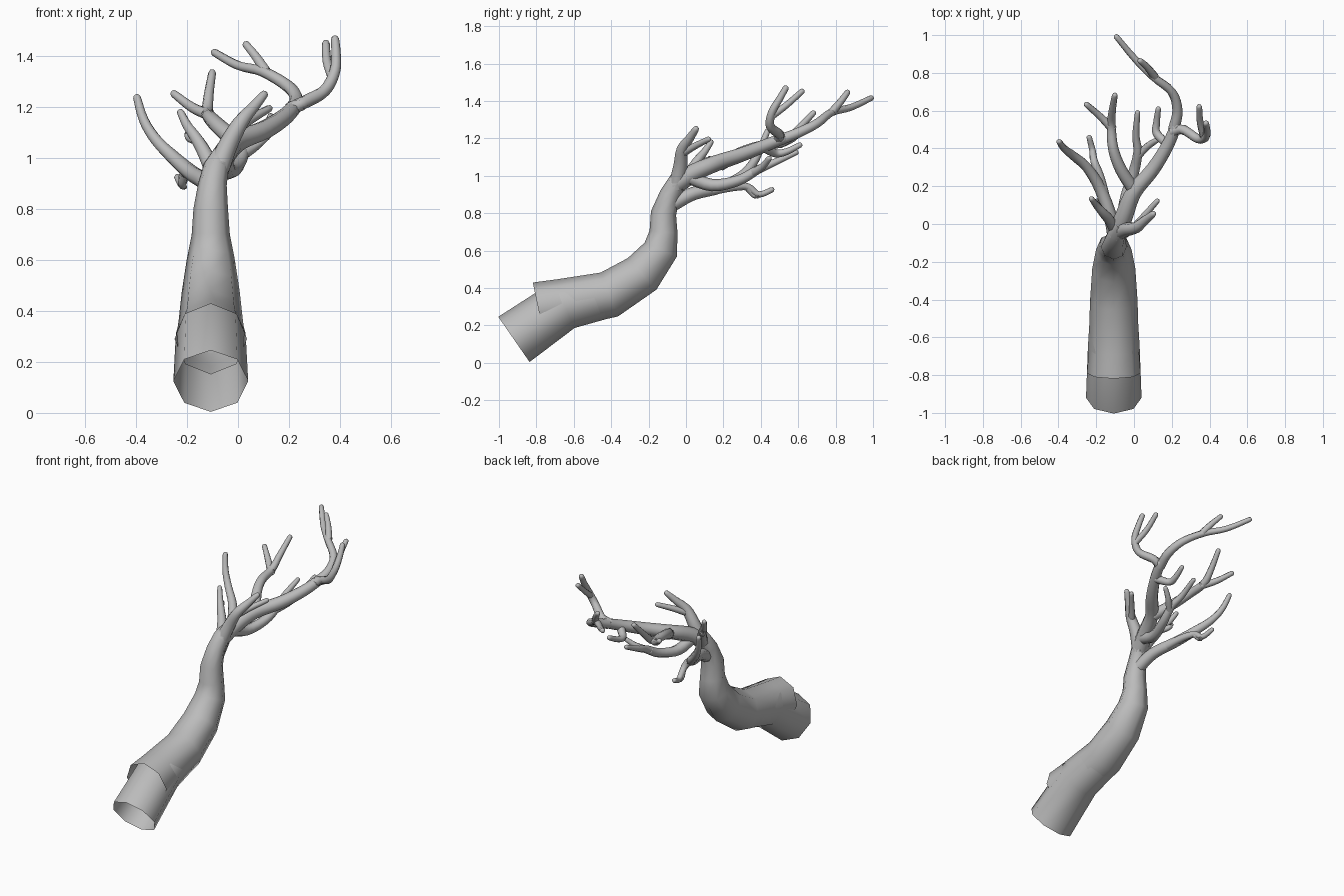
import bpy, bmesh, math
from mathutils import Vector

cube = bpy.data.objects.get("Cube")
if cube:
    bpy.data.objects.remove(cube, do_unlink=True)

GREY = (0.5, 0.5, 0.5, 1)
bark = bpy.data.materials.new("bark_grey")
bark.use_nodes = True
bark.diffuse_color = GREY
bark.node_tree.nodes["Principled BSDF"].inputs["Base Color"].default_value = GREY


def smooth_path(points, steps):
    """Catmull-Rom resampling of a path."""
    pts = [points[0] * 2 - points[1]] + points + [points[-1] * 2 - points[-2]]
    out = []
    for a, b, c, d in zip(pts, pts[1:], pts[2:], pts[3:]):
        for k in range(steps):
            t = k / steps
            out.append((b * 2 + (c - a) * t + (a * 2 - b * 5 + c * 4 - d) * t ** 2
                        + (b * 3 - a - c * 3 + d) * t ** 3) / 2)
    return out + [points[-1]]


def tube(name, points, radii, capped, angle, sides=8):
    """Sweep rings of the given radii along the points."""
    bm = bmesh.new()
    rings = []
    last = len(points) - 1
    for i, p in enumerate(points):
        ahead = (points[min(i + 1, last)] - p).normalized()
        behind = (p - points[max(i - 1, 0)]).normalized()
        t = (ahead + behind).normalized()
        u = (Vector((1, 0, 0)) - t * t.x).normalized()
        v = t.cross(u)
        ring = []
        for k in range(sides):
            a = math.tau * k / sides
            ring.append(bm.verts.new(p + (u * math.cos(a) + v * math.sin(a)) * radii[i]))
        rings.append(ring)
    for lo, hi in zip(rings, rings[1:]):
        for k in range(sides):
            n = (k + 1) % sides
            bm.faces.new((lo[k], lo[n], hi[n], hi[k]))
    if capped:
        bm.faces.new(rings[-1])
    mesh = bpy.data.meshes.new(name)
    bm.to_mesh(mesh)
    bm.free()
    mesh.materials.append(bark)
    obj = bpy.data.objects.new(name, mesh)
    bpy.context.collection.objects.link(obj)
    bpy.ops.object.select_all(action="DESELECT")
    obj.select_set(True)
    bpy.context.view_layer.objects.active = obj
    bpy.ops.object.shade_smooth_by_angle(angle=math.radians(angle))
    return obj


def branch(name, start, end, *coords):
    """Tapered, round-tipped branch through a few points."""
    path = smooth_path([Vector(c) for c in coords], 4)
    last = len(path) - 1
    radii = [start + (end - start) * i / last for i in range(last + 1)]
    # rounded tip
    way = (path[-1] - path[-2]).normalized()
    tip = path[-1]
    path[-1] = tip - way * end * 0.8
    for along, width in ((0.3, 0.8), (0, 0.4)):
        path.append(tip - way * end * along)
        radii.append(end * width)
    tube(name, path, radii, True, 80)


def trunk_part(name, rows):
    """Open tube in the trunk's plane; rows are x, y, z, radius."""
    tube(name, [Vector(r[:3]) for r in rows], [r[3] for r in rows], False, 60)


# Trunk: outer bark sleeve and the inner stump tube
X = -0.107
upper = [(X, -.235, .475, .114), (X, -.135, .605, .094), (X, -.12, .7, .075)]
trunk_part("trunk", [(X, -.79, .29, .142), (X, -.67, .315, .133), (X, -.41, .365, .126)]
           + upper + [(X, -.12, .8, .068), (-.1, -.085, .9, .056),
                      (-.085, -.045, .97, .05), (-.06, .0, 1.02, .04)])
trunk_part("stump_tube", [(X, -.92, .125, .147), (X, -.65, .312, .137), (X, -.41, .364, .122)]
           + [(x, y, z, r - .004) for x, y, z, r in upper])

# Upright limb
branch("upright_limb", .045, .016, (-.085, -.05, .94), (-.04, -.03, 1.05), (.01, -.02, 1.14),
       (.06, .02, 1.2), (.11, .06, 1.26))
branch("upright_twig", .022, .014, (.0, -.02, 1.12), (.06, .05, 1.16), (.13, .13, 1.2))

# Main limb with its two forked ends
fork = (.23, .54, 1.21)
branch("main_limb", .052, .029, (-.09, -.06, .95), (-.05, .05, 1.02), (.0, .17, 1.07),
       (.1, .29, 1.11), (.18, .42, 1.16), fork)
branch("left_fork", .029, .016, (.2, .49, 1.19), (.26, .5, 1.22), (.34, .45, 1.265),
       (.38, .46, 1.34), (.385, .5, 1.41), (.38, .54, 1.48))
branch("left_fork_twig", .02, .015, (.37, .46, 1.32), (.35, .54, 1.38), (.345, .63, 1.46))
branch("back_fork", .03, .015, (.21, .5, 1.19), (.23, .6, 1.23), (.2, .7, 1.28),
       (.1, .78, 1.34), (.0, .88, 1.365), (-.1, 1, 1.42))
branch("back_fork_twig", .022, .015, (.11, .78, 1.34), (.07, .83, 1.4), (.025, .87, 1.455))
branch("main_limb_twig", .026, .014, (.18, .42, 1.15), (.12, .48, 1.12), (.12, .54, 1.13),
       (.13, .62, 1.17))

# Middle limb
branch("middle_limb", .036, .015, (.0, .18, 1.06), (-.07, .29, 1.12), (-.11, .4, 1.16),
       (-.12, .52, 1.18), (-.115, .6, 1.25), (-.1, .69, 1.345))
branch("middle_twig", .024, .015, (-.11, .5, 1.17), (-.18, .57, 1.2), (-.26, .64, 1.26))

# Inner limb
branch("inner_limb", .038, .014, (-.06, .0, 1), (-.04, .14, .95), (.0, .28, .975),
       (.02, .38, 1.03), (.01, .47, 1.07), (.02, .6, 1.13))
branch("inner_twig", .024, .014, (.01, .35, 1.01), (.07, .41, 1.05), (.13, .45, 1.1))

# Right low limb with its rising and drooping ends
branch("right_limb", .04, .015, (-.1, -.07, .85), (-.125, .04, .905), (-.18, .19, .94),
       (-.25, .3, 1), (-.32, .36, 1.07), (-.37, .4, 1.15), (-.4, .44, 1.25))
branch("low_twig", .026, .014, (-.15, .13, .92), (-.18, .25, .94), (-.21, .33, .94),
       (-.22, .39, .9), (-.24, .47, .93))
branch("low_twig_tip", .018, .014, (-.21, .33, .935), (-.22, .36, .9), (-.21, .39, .885))

# Small right limb
branch("small_limb", .034, .014, (-.09, -.05, .93), (-.13, .02, 1.02), (-.165, .06, 1.08),
       (-.2, .1, 1.13), (-.23, .14, 1.19))
branch("small_twig", .02, .013, (-.16, .05, 1.07), (-.19, .1, 1.08), (-.2, .13, 1.1))
